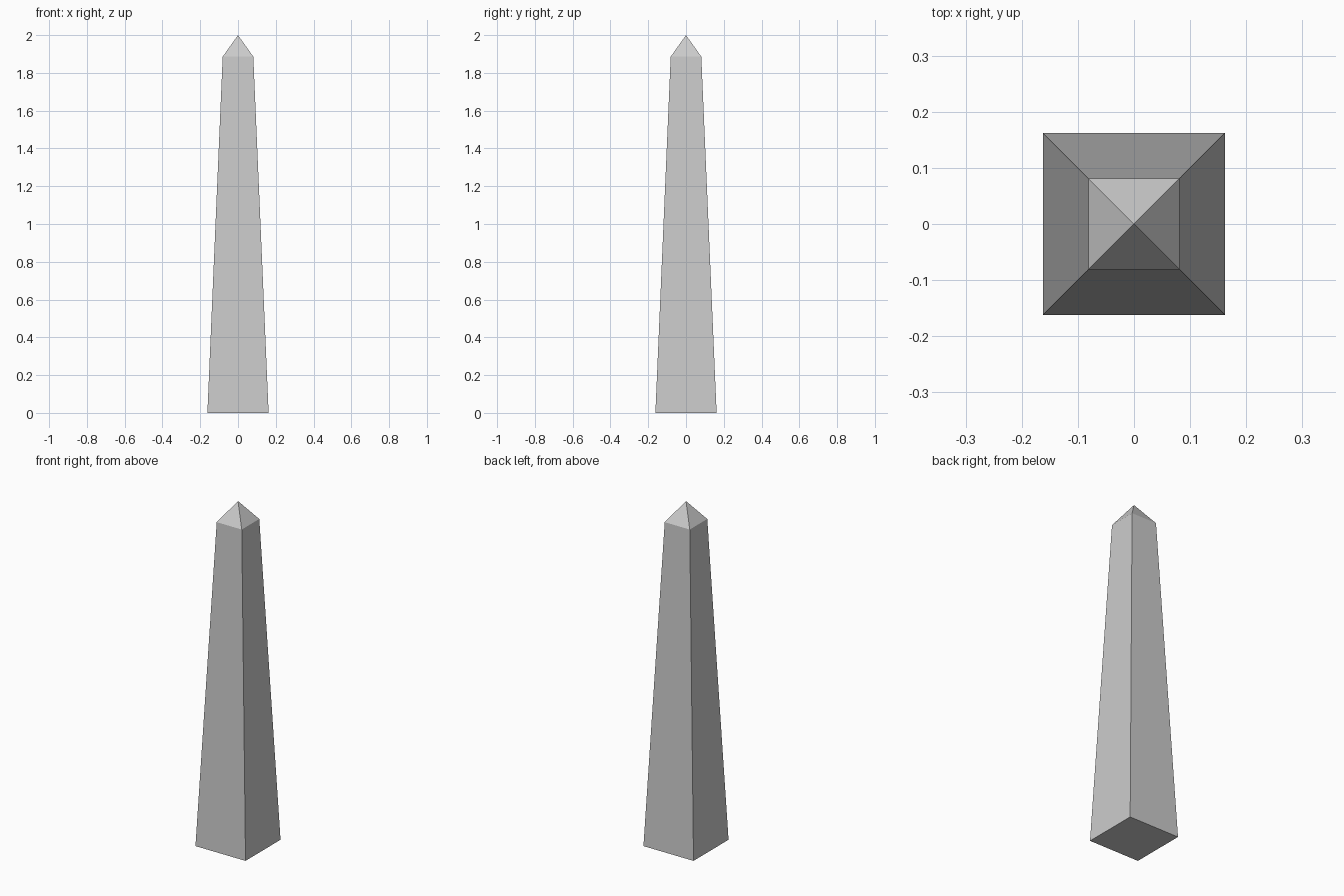
import bpy
import bmesh

if "Cube" in bpy.data.objects:
    bpy.data.objects.remove(bpy.data.objects["Cube"])

HEIGHT = 2.0
SHOULDER_Z = 1.886
BASE_HALF = 0.162
SHOULDER_HALF = 0.081

bm = bmesh.new()


def square_ring(half, z):
    corners = [(-1, -1), (1, -1), (1, 1), (-1, 1)]
    return [bm.verts.new((x * half, y * half, z)) for x, y in corners]


# Tapered square shaft with a closed base, capped by a small pyramid
base = square_ring(BASE_HALF, 0)
shoulder = square_ring(SHOULDER_HALF, SHOULDER_Z)
apex = bm.verts.new((0, 0, HEIGHT))

bm.faces.new(base[::-1])
for i in range(4):
    j = (i + 1) % 4
    bm.faces.new((base[i], base[j], shoulder[j], shoulder[i]))
    bm.faces.new((shoulder[i], shoulder[j], apex))

mesh = bpy.data.meshes.new("obelisk")
bm.to_mesh(mesh)
bm.free()
bpy.context.collection.objects.link(bpy.data.objects.new("obelisk", mesh))
